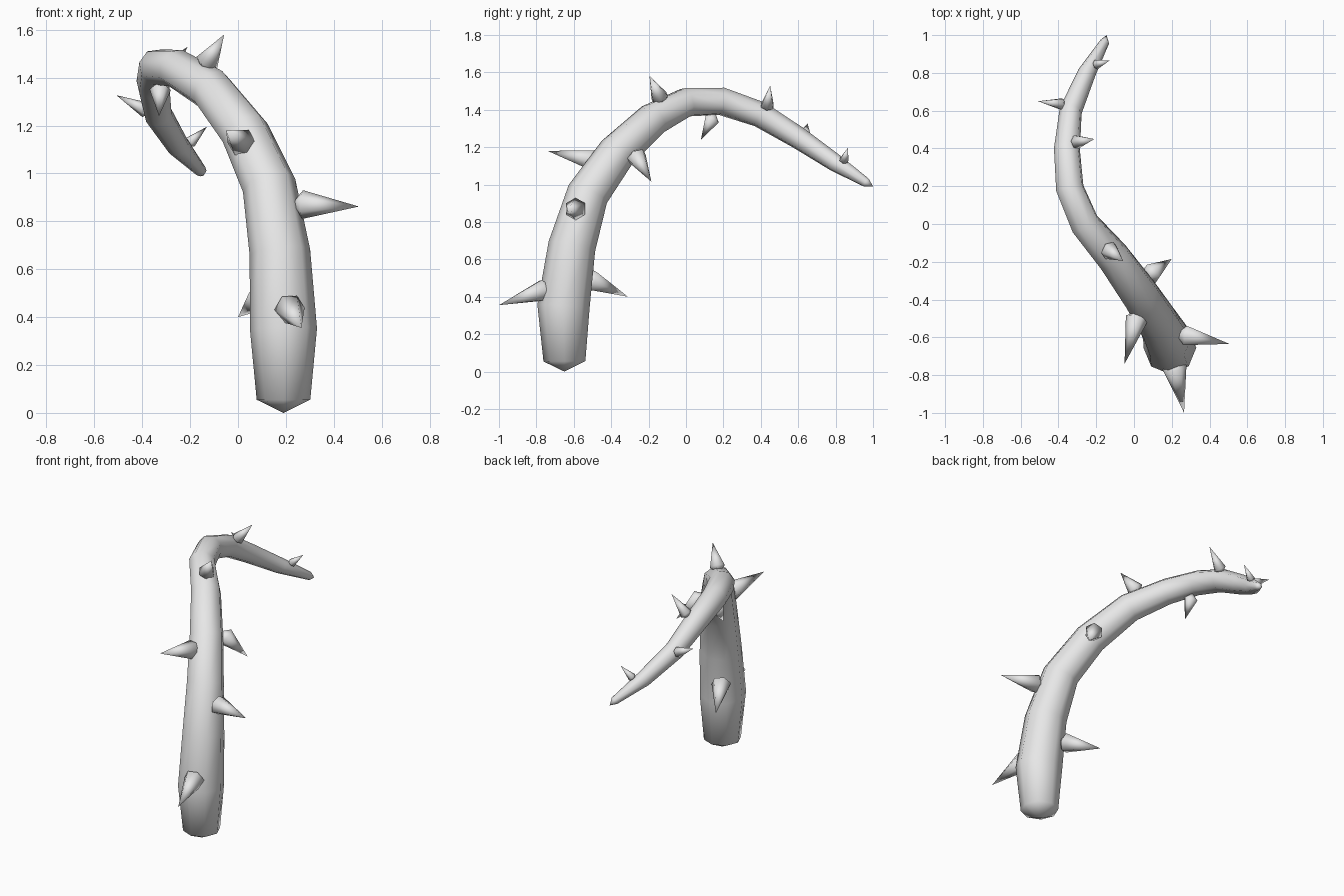
import bpy
import bmesh
from math import cos, sin, pi, radians
from mathutils import Vector

cube = bpy.data.objects.get("Cube")
if cube:
    bpy.data.objects.remove(cube, do_unlink=True)

grey = bpy.data.materials.new("plain grey")
grey.use_nodes = True
grey.diffuse_color = (0.8, 0.8, 0.8, 1)
grey.node_tree.nodes["Principled BSDF"].inputs["Base Color"].default_value = (0.8, 0.8, 0.8, 1)


def add_object(name, bm, angle):
    bmesh.ops.recalc_face_normals(bm, faces=bm.faces)
    mesh = bpy.data.meshes.new(name)
    bm.to_mesh(mesh)
    bm.free()
    mesh.materials.append(grey)
    obj = bpy.data.objects.new(name, mesh)
    bpy.context.collection.objects.link(obj)
    bpy.ops.object.select_all(action='DESELECT')
    obj.select_set(True)
    bpy.context.view_layer.objects.active = obj
    bpy.ops.object.shade_smooth_by_angle(angle=radians(angle))
    return obj


def swept_tube(bm, start, rings, end, sides):
    """Rings of (centre, radius) joined into a tube with a pole at each end."""
    centres = [Vector(start)] + [Vector(r[0]) for r in rings] + [Vector(end)]
    tangents = [(centres[i + 1] - centres[i]).normalized()
                + (centres[i] - centres[i - 1]).normalized()
                for i in range(1, len(centres) - 1)]
    side = Vector((1, 0, 0)) if abs(tangents[0].normalized().x) < 0.8 else Vector((0, 0, 1))
    loops = []
    for (centre, radius), tangent in zip(rings, tangents):
        t = tangent.normalized()
        side = (side - t * side.dot(t)).normalized()
        up = t.cross(side)
        loops.append([bm.verts.new(Vector(centre) + radius * (
            side * cos(2 * pi * k / sides) + up * sin(2 * pi * k / sides)))
            for k in range(sides)])
    first, last = bm.verts.new(start), bm.verts.new(end)
    for k in range(sides):
        n = (k + 1) % sides
        bm.faces.new((first, loops[0][n], loops[0][k]))
        bm.faces.new((last, loops[-1][k], loops[-1][n]))
        for a, b in zip(loops, loops[1:]):
            bm.faces.new((a[k], a[n], b[n], b[k]))


# Curling stem, thick at the root and thin at the tip
stem_rings = [
    ((0.19, -0.65, 0.055), 0.112),
    ((0.19, -0.655, 0.35), 0.14),
    ((0.175, -0.61, 0.67), 0.127),
    ((0.13, -0.525, 0.95), 0.113),
    ((0.03, -0.37, 1.17), 0.103),
    ((-0.11, -0.175, 1.35), 0.092),
    ((-0.26, 0.0, 1.44), 0.081),
    ((-0.34, 0.19, 1.445), 0.076),
    ((-0.355, 0.395, 1.375), 0.07),
    ((-0.335, 0.6, 1.25), 0.06),
    ((-0.25, 0.8, 1.115), 0.048),
    ((-0.155, 0.965, 1.01), 0.025),
]
bm = bmesh.new()
swept_tube(bm, (0.19, -0.65, 0.0), stem_rings, (-0.145, 1.0, 0.99), 8)
add_object("stem", bm, 80)

# Thorns: base on the stem surface, tip, widest radius
thorns = [
    ((0.215, -0.76, 0.435), (0.265, -1.0, 0.355), 0.064),
    ((0.1, -0.51, 0.49), (0.0, -0.31, 0.4), 0.06),
    ((0.27, -0.59, 0.87), (0.505, -0.635, 0.862), 0.06),
    ((0.015, -0.5, 1.13), (-0.05, -0.74, 1.18), 0.06),
    ((0.09, -0.265, 1.15), (0.2, -0.185, 1.015), 0.055),
    ((-0.13, -0.14, 1.465), (-0.058, -0.195, 1.58), 0.05),
    ((-0.325, 0.14, 1.35), (-0.33, 0.08, 1.24), 0.045),
    ((-0.305, 0.435, 1.42), (-0.21, 0.45, 1.53), 0.038),
    ((-0.385, 0.635, 1.265), (-0.508, 0.65, 1.327), 0.033),
    ((-0.2, 0.845, 1.13), (-0.13, 0.865, 1.195), 0.026),
]
for i, (base, tip, radius) in enumerate(thorns):
    base, tip = Vector(base), Vector(tip)
    root = base - (tip - base).normalized() * radius * 0.8
    bm = bmesh.new()
    swept_tube(bm, root, [(base, radius)], tip, 6)
    add_object(f"thorn_{i + 1}", bm, 65)
